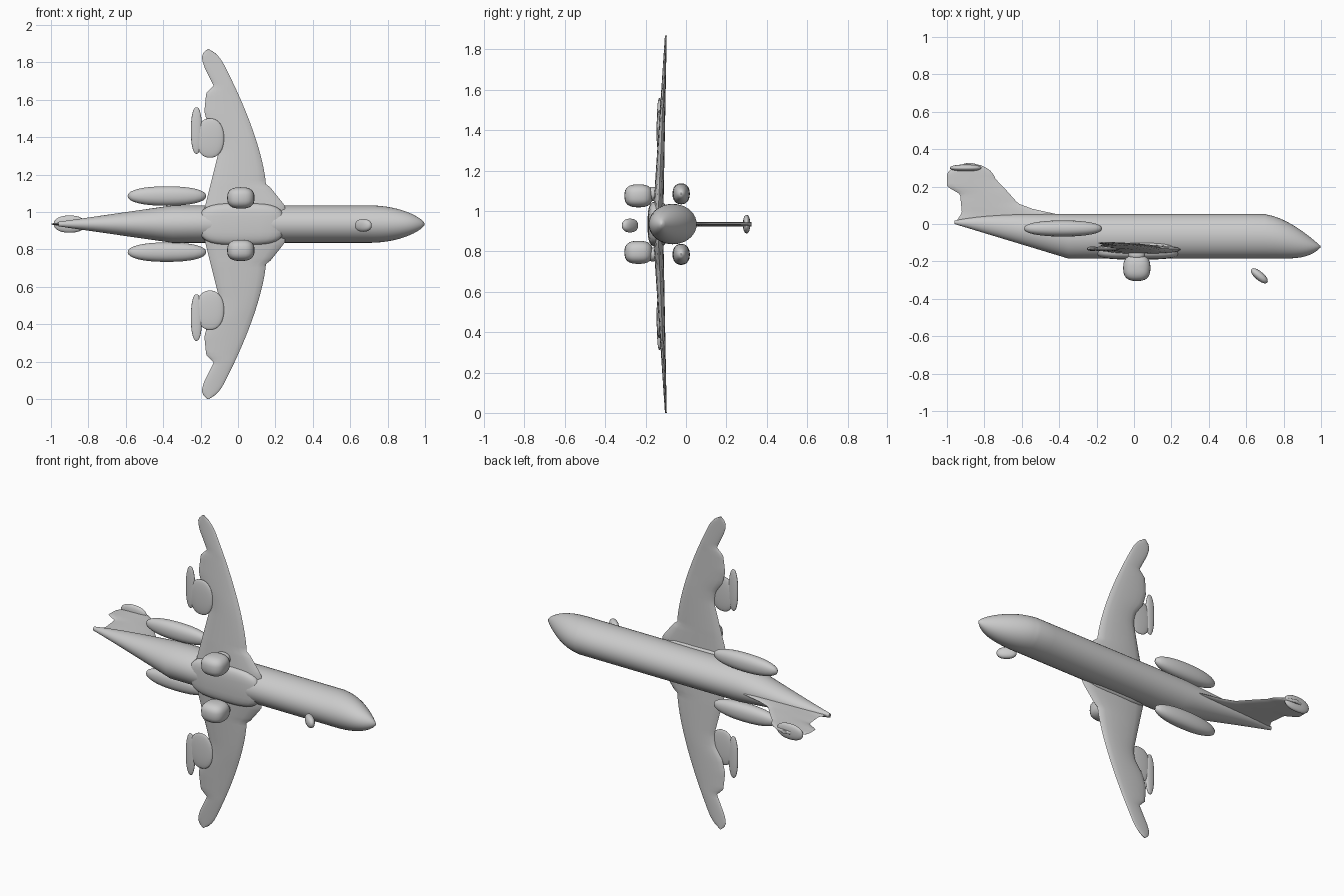
import bpy, bmesh, math
from mathutils import Matrix, Vector

if "Cube" in bpy.data.objects:
    bpy.data.objects.remove(bpy.data.objects["Cube"])

grey = bpy.data.materials.new("light grey")
grey.use_nodes = True
grey.diffuse_color = (0.6, 0.6, 0.6, 1)
shader = grey.node_tree.nodes["Principled BSDF"]
shader.inputs["Base Color"].default_value = grey.diffuse_color

MIDDLE = 0.935  # height of the plane of symmetry


def finish(name, bm):
    """Turn a bmesh into a smooth shaded object in the one grey."""
    bmesh.ops.recalc_face_normals(bm, faces=bm.faces)
    mesh = bpy.data.meshes.new(name)
    bm.to_mesh(mesh)
    bm.free()
    mesh.materials.append(grey)
    part = bpy.data.objects.new(name, mesh)
    bpy.context.collection.objects.link(part)
    bpy.ops.object.select_all(action="DESELECT")
    part.select_set(True)
    bpy.context.view_layer.objects.active = part
    bpy.ops.object.shade_smooth_by_angle(angle=math.radians(50))


def loft(name, rings):
    """Skin a list of closed rings and cap both ends."""
    bm = bmesh.new()
    loops = [[bm.verts.new(point) for point in ring] for ring in rings]
    for near, far in zip(loops, loops[1:]):
        for i in range(len(near)):
            bm.faces.new((near[i - 1], near[i], far[i], far[i - 1]))
    bm.faces.new(loops[0])
    bm.faces.new(loops[-1])
    finish(name, bm)


def steps(start, end, count):
    return [start + (end - start) * i / count for i in range(count + 1)]


def oval(a, b, half, count):
    """Closed oval reaching from a to b, with the given half thickness."""
    turns = [math.tau * i / count for i in range(count)]
    return [((a + b) / 2 + (b - a) / 2 * math.cos(turn), half * math.sin(turn))
            for turn in turns]


def blend(keys, at):
    """Read a value off a line through a few key points."""
    for (a, first), (b, second) in zip(keys, keys[1:]):
        if at <= b:
            return first + (second - first) * (at - a) / (b - a)
    return keys[-1][1]


def round_end(front, back, at, start, end):
    """Narrow a chord to a rounded tip between start and end."""
    reach = max(0, (at - start) / (end - start))
    scale = math.sqrt(max(0.01, 1 - reach ** 2))
    middle, half = (front + back) / 2, (front - back) / 2 * scale
    return middle + half, middle - half


def blob(name, centre, size, power=0.9, tilt=0):
    """Rounded lump; a lower power makes it boxier."""
    bm = bmesh.new()
    bmesh.ops.create_uvsphere(bm, u_segments=24, v_segments=16, radius=1)
    for vert in bm.verts:
        vert.co = [math.copysign(abs(c) ** power, c) * s
                   for c, s in zip(vert.co, size)]
    bm.transform(Matrix.Translation(Vector(centre)) @ Matrix.Rotation(tilt, 4, "Z"))
    finish(name, bm)


def body_section(x):
    """Belly, back and half width of the fuselage at x."""
    if x > 0.7:
        nose = (x - 0.7) / 0.3
        return (-0.185 + 0.062 * nose ** 5, 0.05 - 0.17 * nose ** 1.6,
                0.1 * (1 - nose ** 2) ** 0.7)
    tail = max(0, (-0.35 - x) / 0.61)
    return -0.185 * (1 - tail), 0.053 - 0.035 * tail ** 4, 0.1 * (1 - 0.88 * tail)


# Fuselage with drooped nose and upswept tail
stations = steps(-0.96, -0.35, 10) + steps(-0.2, 0.6, 4) + steps(0.7, 0.998, 16)
rings = []
for x in stations:
    belly, back, width = body_section(x)
    rings.append([(x, y, MIDDLE + z) for y, z in oval(belly, back, width, 36)])
loft("fuselage", rings)

# Belly fairing where the wings join
blob("wing_root_fairing", (0.02, -0.14, MIDDLE), (0.23, 0.05, 0.112), 0.6)

# Wing outline: distance from the middle, then the rear edge
REAR_EDGE = [(0, -0.2), (0.4, -0.1), (0.46, -0.11), (0.53, -0.16), (0.6, -0.18),
             (0.7, -0.17), (0.74, -0.13), (0.84, -0.18), (0.9, -0.2), (1, -0.2)]


def wing_section(out):
    """Front and rear edge of the wing at a distance from the middle."""
    if out < 0.2:
        front = 0.25 - 0.8 * max(0, out - 0.1)
    else:
        front = 0.15 - 0.25 * ((out - 0.2) / 0.7) ** 1.5
    return round_end(front, blend(REAR_EDGE, out), out, 0.86, MIDDLE)


for side, word in ((-1, "left"), (1, "right")):
    rings = []
    for out in steps(0, MIDDLE, 48):
        front, back = wing_section(out)
        level = -0.14 + 0.043 * out
        section = oval(front, back, 0.003 + 0.024 * (1 - out), 16)
        rings.append([(x, level + y, MIDDLE + side * out) for x, y in section])
    loft("lower_wing" if side < 0 else "upper_wing", rings)

    # Rear engine, main landing gear and flap fairing of this side
    where = "lower" if side < 0 else "upper"
    beside = MIDDLE + side * 0.15
    blob(where + "_engine", (-0.38, -0.024, beside), (0.21, 0.043, 0.052), 0.9, 0)
    blob(where + "_main_wheel", (0.015, -0.235, beside - side * 0.01),
         (0.073, 0.07, 0.057), 0.75)
    blob(where + "_main_strut", (0.015, -0.165, beside), (0.045, 0.03, 0.035))
    flap = MIDDLE + side * 0.46
    blob(where + "_flap_panel", (-0.15, -0.133, flap), (0.075, 0.013, 0.105))
    blob(where + "_flap_blade", (-0.222, -0.132, flap + side * 0.04),
         (0.03, 0.012, 0.125))

# Tail fin with a swept front edge and a notched rear edge
FIN_FRONT = [(0, -0.4), (0.05, -0.4), (0.08, -0.54), (0.11, -0.62), (0.2, -0.7),
             (0.24, -0.74), (0.33, -0.78)]
FIN_REAR = [(0, -0.96), (0.06, -0.92), (0.16, -0.93), (0.2, -1), (0.27, -1),
            (0.33, -0.98)]
rings = []
for y in steps(0, 0.325, 24):
    front, back = round_end(blend(FIN_FRONT, y), blend(FIN_REAR, y), y, 0.26, 0.326)
    rings.append([(x, y, MIDDLE + z) for x, z in oval(front, back, 0.011, 16)])
loft("tail_fin", rings)
blob("tailplane_stub", (-0.9, 0.3, MIDDLE), (0.085, 0.018, 0.046))

# Nose gear, leaning forward
blob("nose_wheel", (0.67, -0.277, MIDDLE - 0.007), (0.055, 0.023, 0.034), 0.9, -0.7)
